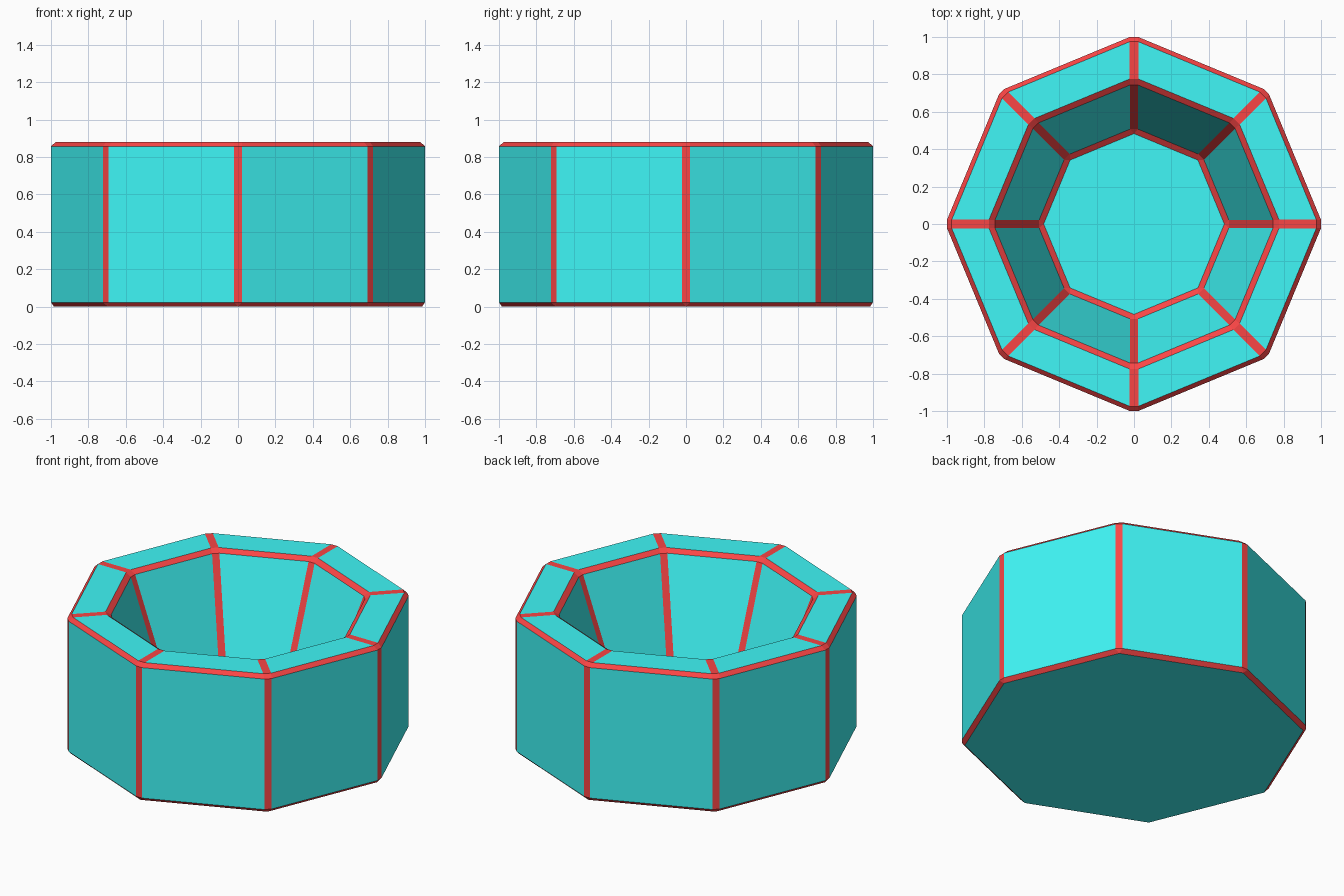
import bpy, bmesh
from math import cos, sin, tau

if "Cube" in bpy.data.objects:
    bpy.data.objects.remove(bpy.data.objects["Cube"])

SIDES = 8
BEVEL = 0.023


def material(name, color):
    m = bpy.data.materials.new(name)
    m.diffuse_color = color
    m.use_nodes = True
    m.node_tree.nodes["Principled BSDF"].inputs["Base Color"].default_value = m.diffuse_color
    return m


# Profile (radius, z): outer bottom, outer top, inner rim, inner floor
profile = [(1.009, 0.0), (1.009, 0.88), (0.76, 0.88), (0.508, 0.19)]

# Octagonal bowl: rings joined by quads, capped at both ends
bm = bmesh.new()
rings = [[bm.verts.new((r * cos(tau * i / SIDES), r * sin(tau * i / SIDES), z))
          for i in range(SIDES)] for r, z in profile]
for a, b in zip(rings, rings[1:]):
    for i in range(SIDES):
        j = (i + 1) % SIDES
        bm.faces.new((a[i], a[j], b[j], b[i]))
bm.faces.new(rings[0][::-1])
bm.faces.new(rings[-1])
bmesh.ops.recalc_face_normals(bm, faces=bm.faces[:])

# Chamfer every edge; chamfer faces take the red trim slot
bmesh.ops.bevel(bm, geom=bm.edges[:], offset=BEVEL, offset_type='OFFSET',
                segments=1, profile=0.5, affect='EDGES', material=1)

mesh = bpy.data.meshes.new("octagonal_bowl")
bm.to_mesh(mesh)
bm.free()
mesh.materials.append(material("cyan_panels", (0.05, 0.93, 0.93, 1)))
mesh.materials.append(material("red_trim", (0.95, 0.06, 0.06, 1)))
bowl = bpy.data.objects.new("octagonal_bowl", mesh)
bpy.context.collection.objects.link(bowl)
